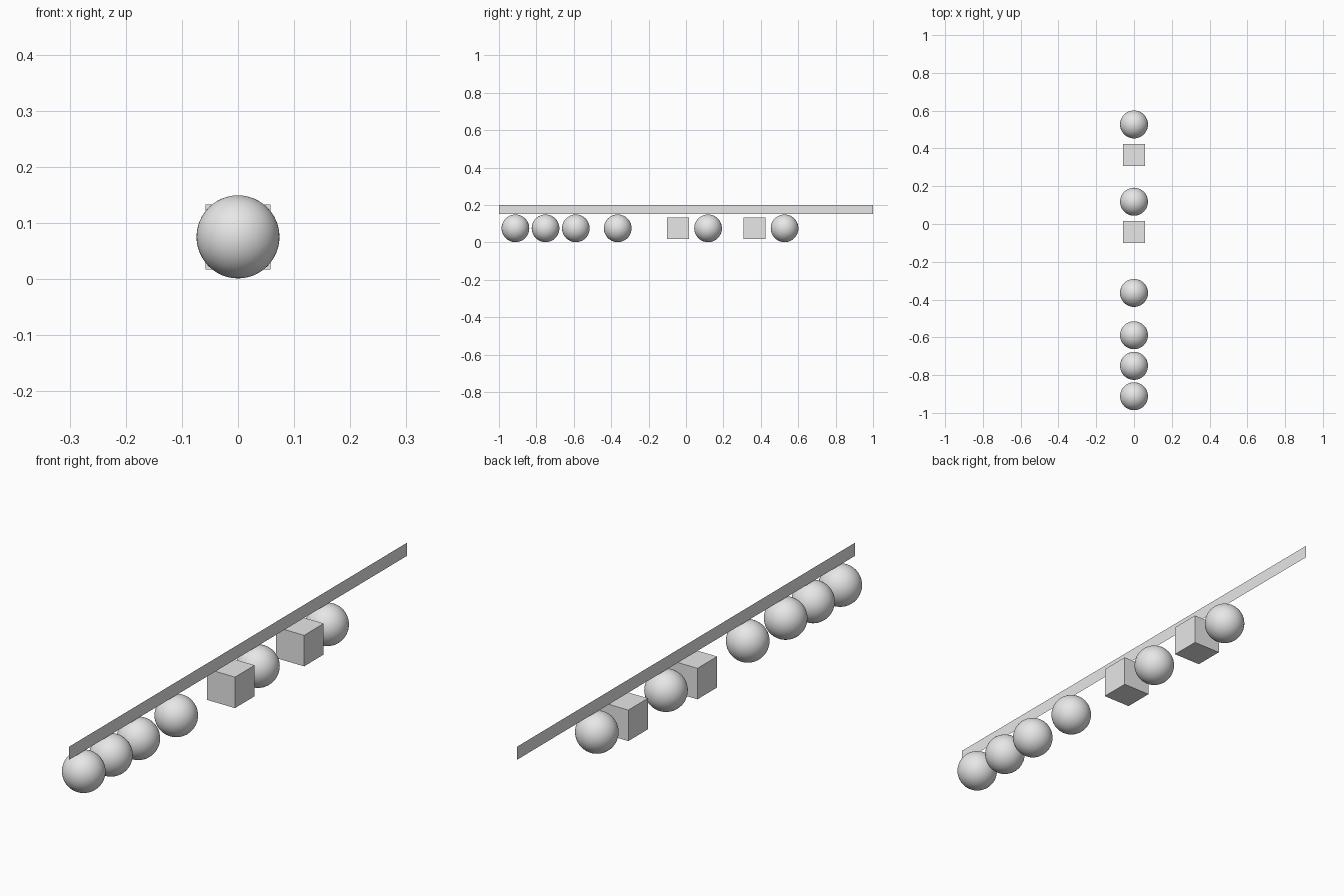
import bpy

if "Cube" in bpy.data.objects:
    bpy.data.objects.remove(bpy.data.objects["Cube"])

# single flat colour
grey = bpy.data.materials.new("light_grey")
grey.diffuse_color = (0.8, 0.8, 0.8, 1.0)
grey.use_nodes = True
grey.node_tree.nodes["Principled BSDF"].inputs["Base Color"].default_value = grey.diffuse_color

RADIUS = 0.074
CUBE = 0.116
MID_Z = 0.075


def finish(obj, name):
    obj.name = name
    obj.data.materials.append(grey)
    return obj


# row of balls
for i, y in enumerate((-0.912, -0.751, -0.589, -0.365, 0.118, 0.527)):
    bpy.ops.mesh.primitive_uv_sphere_add(segments=48, ring_count=24, radius=RADIUS,
                                         location=(0, y, MID_Z))
    bpy.ops.object.shade_smooth()
    finish(bpy.context.object, f"ball_{i + 1}")

# cubes between the balls
for i, y in enumerate((-0.043, 0.366)):
    bpy.ops.mesh.primitive_cube_add(size=CUBE, location=(0, y, MID_Z))
    finish(bpy.context.object, f"cube_{i + 1}")

# thin upright strip above the row (a single sheet without thickness)
z0, z1 = 0.151, 0.2
mesh = bpy.data.meshes.new("strip")
mesh.from_pydata([(0, -1, z0), (0, 1, z0), (0, 1, z1), (0, -1, z1)], [], [(0, 1, 2, 3)])
strip = bpy.data.objects.new("strip", mesh)
bpy.context.collection.objects.link(strip)
finish(strip, "strip")
